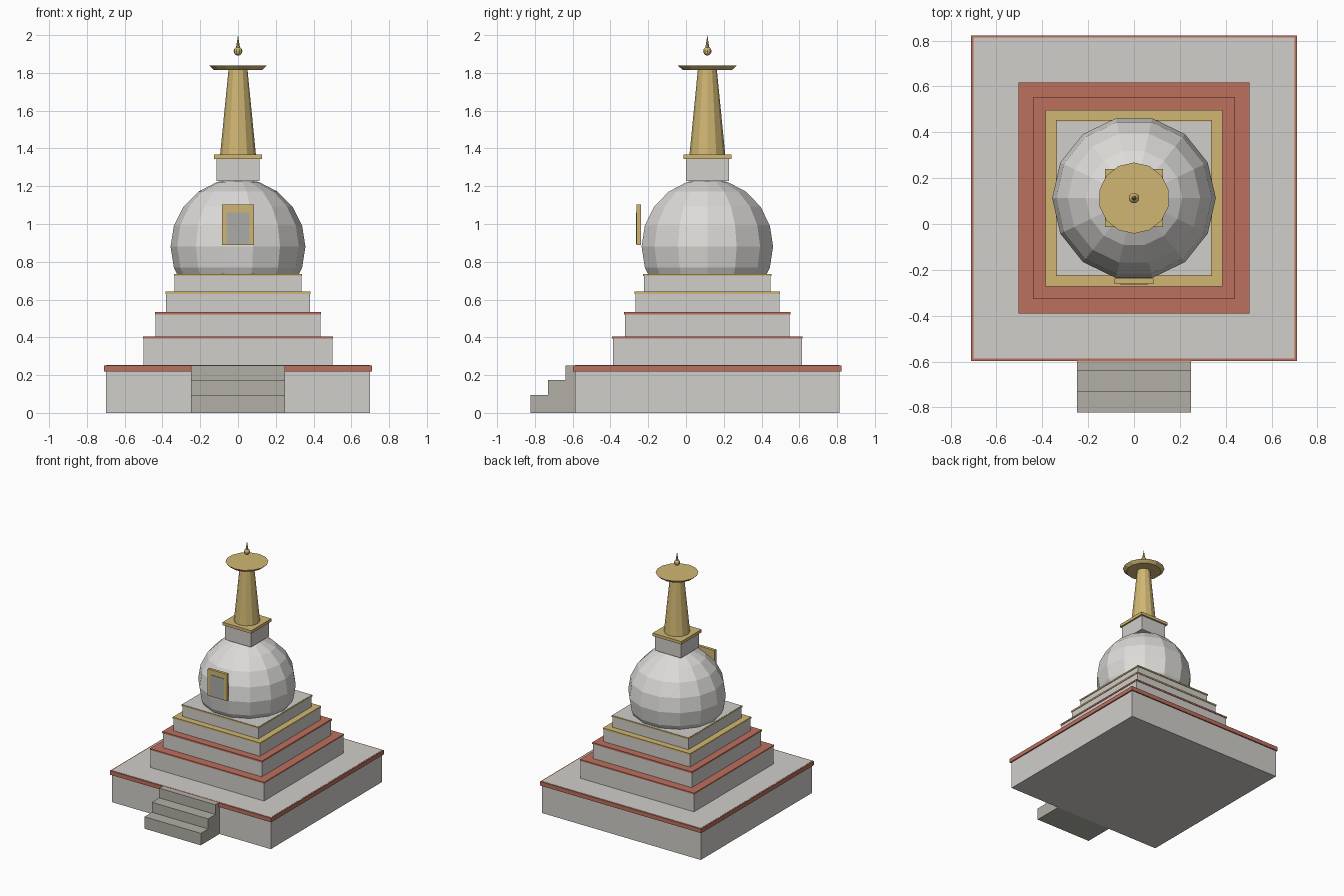
import bpy, bmesh, math
from mathutils import Matrix, Vector

if "Cube" in bpy.data.objects:
    bpy.data.objects.remove(bpy.data.objects["Cube"])

CY = 0.113  # y of the tower axis


def material(name, r, g, b):
    m = bpy.data.materials.new(name)
    m.use_nodes = True
    m.diffuse_color = (r, g, b, 1)
    bsdf = next(n for n in m.node_tree.nodes if n.type == 'BSDF_PRINCIPLED')
    bsdf.inputs["Base Color"].default_value = (r, g, b, 1)
    return m


stone = material("pale stone", 0.63, 0.62, 0.59)
white = material("whitewash", 0.72, 0.71, 0.69)
step_stone = material("step stone", 0.44, 0.43, 0.38)
red = material("red trim", 0.50, 0.16, 0.11)
gold = material("gold", 0.63, 0.47, 0.17)
panel_grey = material("panel grey", 0.41, 0.41, 0.39)


def finish(bm, name, mat):
    bmesh.ops.recalc_face_normals(bm, faces=bm.faces)
    mesh = bpy.data.meshes.new(name)
    bm.to_mesh(mesh)
    bm.free()
    mesh.materials.append(mat)
    ob = bpy.data.objects.new(name, mesh)
    bpy.context.collection.objects.link(ob)
    return ob


def box(name, mat, half_x, y0, y1, z0, z1):
    bm = bmesh.new()
    bmesh.ops.create_cube(bm, size=1)
    bmesh.ops.scale(bm, vec=(2 * half_x, y1 - y0, z1 - z0), verts=bm.verts)
    bmesh.ops.translate(bm, vec=(0, (y0 + y1) / 2, (z0 + z1) / 2), verts=bm.verts)
    return finish(bm, name, mat)


def slab(name, mat, half, z0, z1):
    return box(name, mat, half, CY - half, CY + half, z0, z1)


def frustum(name, mat, sides, r0, r1, z0, z1):
    bm = bmesh.new()
    bmesh.ops.create_cone(bm, cap_ends=True, segments=sides, radius1=r0,
                          radius2=r1, depth=z1 - z0)
    bmesh.ops.translate(bm, vec=(0, CY, (z0 + z1) / 2), verts=bm.verts)
    return finish(bm, name, mat)


def ball(name, mat, sides, rings, r, rz, z):
    bm = bmesh.new()
    bmesh.ops.create_uvsphere(bm, u_segments=sides, v_segments=rings, radius=1)
    # turn so that a corner lies on the x axis
    turn = math.atan2(*[max(bm.verts, key=lambda v: v.co.xy.length).co[i] for i in (1, 0)])
    place = Matrix.Translation((0, CY, z)) @ Matrix.Diagonal((r, r, rz, 1))
    bmesh.ops.transform(bm, matrix=place @ Matrix.Rotation(-turn, 4, 'Z'), verts=bm.verts)
    return finish(bm, name, mat)


# Stepped terraces: name, half width, bottom, top, trim height, overhang, trim, bare top
terraces = [
    ("base", 0.70, 0, 0.252, 0.032, 0.01, red, True),
    ("lower_terrace", 0.50, 0.25, 0.405, 0.011, 0.004, red, False),
    ("second_terrace", 0.436, 0.40, 0.533, 0.013, 0.004, red, False),
    ("third_terrace", 0.381, 0.53, 0.642, 0.012, 0.004, gold, False),
    ("upper_terrace", 0.335, 0.64, 0.735, 0.011, 0.005, gold, True),
]
for name, half, z0, z1, th, over, trim, bare in terraces:
    lift = 0.0015 if bare else -0.002
    slab(name, stone, half, z0, z1 + lift)
    slab(name + "_trim", trim, half + over, z1 - th, z1)

# Front stairs, one extruded profile
profile = [(-0.823, 0), (-0.823, 0.095), (-0.73, 0.095), (-0.73, 0.175),
           (-0.638, 0.175), (-0.638, 0.252), (-0.58, 0.252), (-0.58, 0)]
bm = bmesh.new()
side = bm.faces.new([bm.verts.new((-0.248, y, z)) for y, z in profile])
out = bmesh.ops.extrude_face_region(bm, geom=[side], use_keep_orig=True)
bmesh.ops.translate(bm, vec=(0.496, 0, 0),
                    verts=[g for g in out["geom"] if isinstance(g, bmesh.types.BMVert)])
finish(bm, "front_stairs", step_stone)

# Dome and its front niche
ball("dome", white, 14, 10, 0.357, 0.36, 0.88)
box("niche_frame", gold, 0.084, -0.261, -0.238, 0.89, 1.103)
box("niche_panel", panel_grey, 0.06, -0.265, -0.25, 0.893, 1.062)

# Square neck, spire, parasol and finial
slab("neck", stone, 0.114, 1.228, 1.348)
slab("neck_cap", gold, 0.127, 1.345, 1.368)
frustum("spire", gold, 12, 0.095, 0.05, 1.365, 1.82)
frustum("parasol", gold, 14, 0.13, 0.155, 1.815, 1.838)
ball("finial_ball", gold, 10, 8, 0.023, 0.023, 1.915)
frustum("finial_tip", gold, 8, 0.012, 0, 1.925, 2.0)
